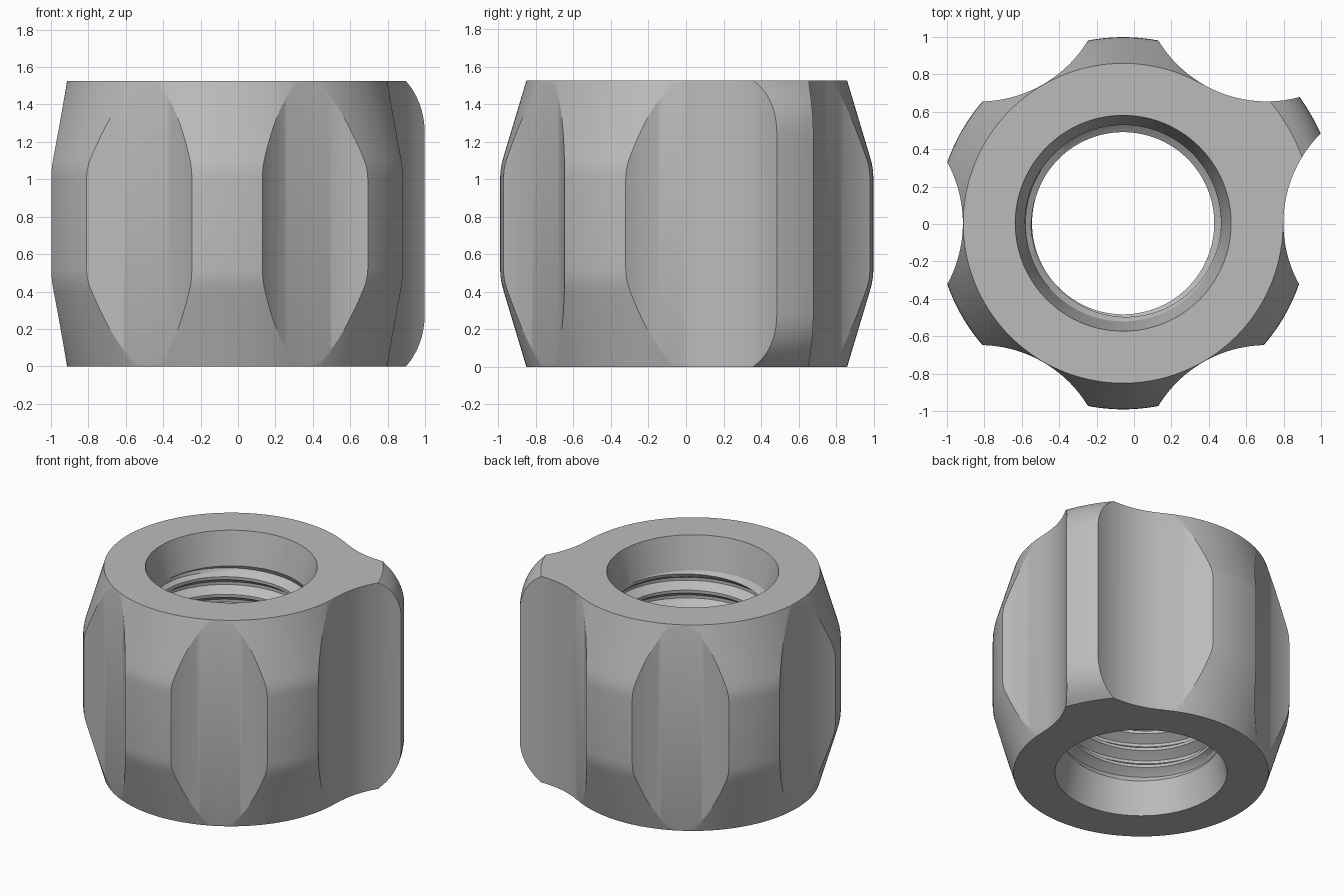
import bpy, bmesh, math
from mathutils import Matrix

if "Cube" in bpy.data.objects:
    bpy.data.objects.remove(bpy.data.objects["Cube"])

HEIGHT, CENTRE = 1.525, (-0.058, 0.004, 0)
COLUMNS, TURNS, TOOTH_POINTS = 192, 8, 6
BORE_LOW, BORE_HIGH = 0.24, HEIGHT - 0.24
PITCH = (BORE_HIGH - BORE_LOW) / TURNS

steel = bpy.data.materials.new("grey steel")
steel.use_nodes = True
colour = (0.5, 0.5, 0.5, 1)
steel.diffuse_color = colour
steel.node_tree.nodes["Principled BSDF"].inputs["Base Color"].default_value = colour


def make_object(name, bm):
    bmesh.ops.recalc_face_normals(bm, faces=bm.faces)
    mesh = bpy.data.meshes.new(name)
    bm.to_mesh(mesh)
    bm.free()
    obj = bpy.data.objects.new(name, mesh)
    bpy.context.collection.objects.link(obj)
    obj.location = CENTRE
    mesh.materials.append(steel)
    return obj


def outer_radius(z, lug):
    z = min(z, HEIGHT - z)
    if lug:  # rounded ends
        return 0.82 + math.sqrt(0.34 ** 2 - max(0.275 - z, 0) ** 2)
    if z < 0.4:  # conical ends
        return 0.855 + 0.3 * z
    return 0.995 - 0.02 * (max(0.52 - z, 0) / 0.12) ** 2


def thread_point(k, turn):
    """Point k of the helical thread section, clamped to the bore ends."""
    z = BORE_LOW + PITCH * (k / TOOTH_POINTS - 1 + turn)
    z = min(max(z, BORE_LOW), BORE_HIGH)
    fade = min((z - BORE_LOW) / 0.05, (BORE_HIGH - z) / 0.05, 1)
    tooth = (0.487, 0.487, 0.52, 0.55, 0.55, 0.52)[k % TOOTH_POINTS]
    return 0.525 + (tooth - 0.525) * fade, z


# Body: revolved section with a threaded bore and one longer lug
half = [0, 0.04, 0.08, 0.12, 0.16, 0.2, 0.24, 0.28, 0.4, 0.44, 0.48, 0.52]
levels = half + [HEIGHT - z for z in reversed(half)]
bm = bmesh.new()
columns = []
for i in range(COLUMNS + 1):
    turn = i / COLUMNS
    angle = turn * math.tau
    lug = 0 < angle < math.pi / 3 - 0.001
    section = [(outer_radius(z, lug), z) for z in levels]
    section += [(0.577, HEIGHT), (0.525, BORE_HIGH)]
    section += [thread_point(k, turn) for k in reversed(range((TURNS + 1) * TOOTH_POINTS + 1))]
    section += [(0.525, BORE_LOW), (0.577, 0)]
    columns.append([bm.verts.new((r * math.cos(angle), r * math.sin(angle), z))
                    for r, z in section])

thread_start, thread_end = len(levels) + 1, len(columns[0]) - 2
for a, b in zip(columns, columns[1:]):
    for j in range(len(a)):
        n = (j + 1) % len(a)
        bm.faces.new((a[j], b[j], b[n], a[n]))
bmesh.ops.remove_doubles(bm, verts=bm.verts, dist=1e-5)
body = make_object("threaded_nut", bm)

# Six cylindrical scallops cut around the outside
bm = bmesh.new()
for i in range(6):
    place = Matrix.Rotation(i * math.pi / 3, 4, "Z") @ Matrix.Translation((1.535, 0, HEIGHT / 2))
    bmesh.ops.create_cone(bm, cap_ends=True, segments=160, radius1=0.678,
                          radius2=0.678, depth=2, matrix=place)
cutter = make_object("scallop_cutter", bm)
cutter.hide_render = True

cut = body.modifiers.new("scallops", "BOOLEAN")
cut.operation, cut.solver, cut.object = "DIFFERENCE", "EXACT", cutter
bpy.context.view_layer.objects.active = body
bpy.ops.object.select_all(action="DESELECT")
body.select_set(True)
bpy.ops.object.modifier_apply(modifier=cut.name)
bpy.data.objects.remove(cutter)
bpy.ops.object.shade_smooth_by_angle(angle=math.radians(25))
